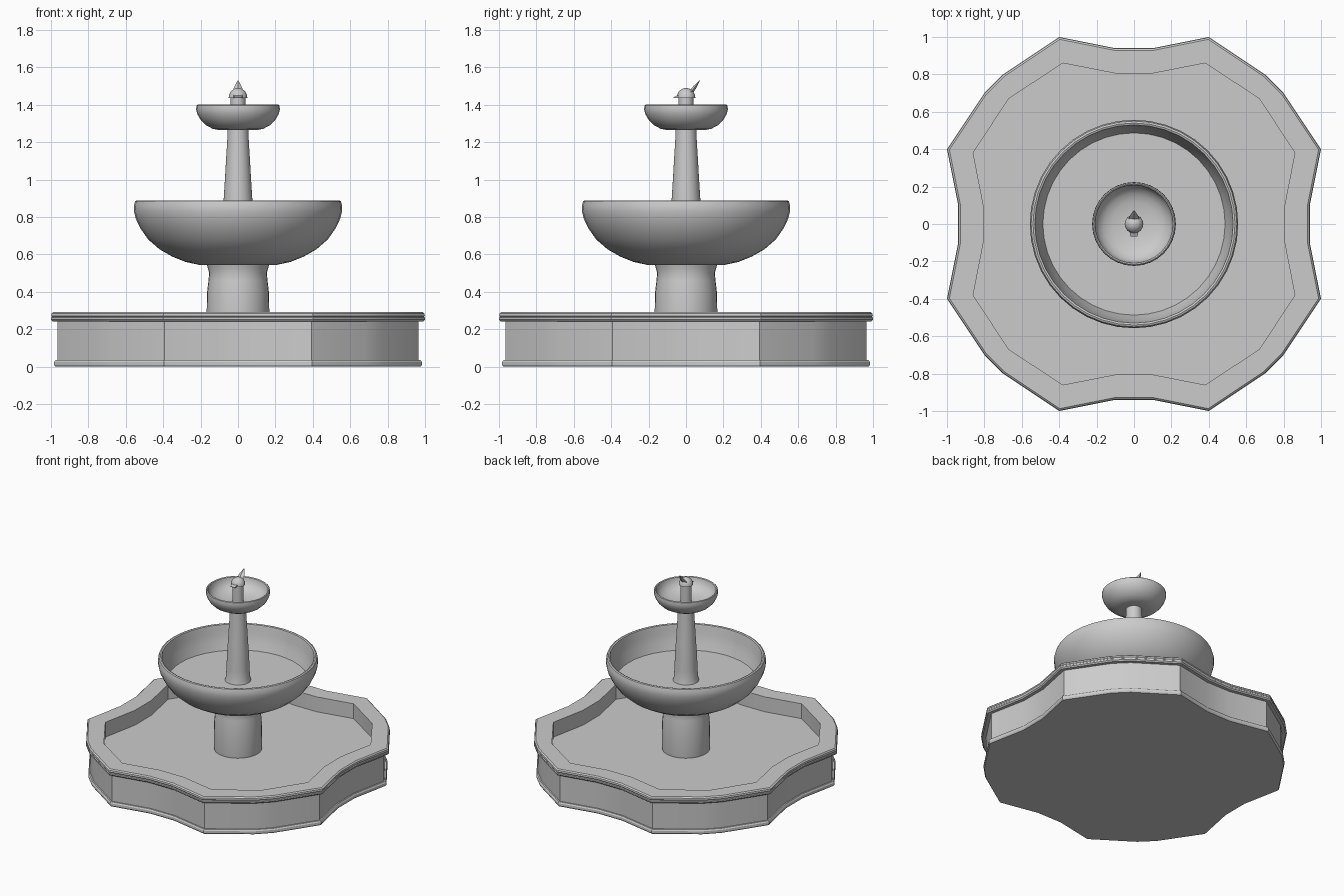
import bpy, bmesh, math
from mathutils import Vector

if "Cube" in bpy.data.objects:
    bpy.data.objects.remove(bpy.data.objects["Cube"])

stone = bpy.data.materials.new("grey stone")
stone.diffuse_color = (0.6, 0.6, 0.6, 1)
stone.use_nodes = True
stone.node_tree.nodes["Principled BSDF"].inputs["Base Color"].default_value = stone.diffuse_color


def finish(name, bm, angle=35):
    bmesh.ops.remove_doubles(bm, verts=bm.verts, dist=1e-4)
    bmesh.ops.recalc_face_normals(bm, faces=bm.faces)
    me = bpy.data.meshes.new(name)
    bm.to_mesh(me)
    bm.free()
    me.materials.append(stone)
    ob = bpy.data.objects.new(name, me)
    bpy.context.collection.objects.link(ob)
    bpy.ops.object.select_all(action='DESELECT')
    ob.select_set(True)
    bpy.context.view_layer.objects.active = ob
    bpy.ops.object.shade_smooth_by_angle(angle=math.radians(angle))
    return ob


def loft(name, rings, angle=35):
    """Skin a stack of equal-length rings and cap both ends."""
    bm = bmesh.new()
    loops = [[bm.verts.new(p) for p in r] for r in rings]
    n = len(loops[0])
    for a, b in zip(loops, loops[1:]):
        for i in range(n):
            j = (i + 1) % n
            bm.faces.new((a[i], a[j], b[j], b[i]))
    bm.faces.new(loops[0][::-1])
    bm.faces.new(loops[-1])
    return finish(name, bm, angle)


def turned(name, profile, sides=32):
    """Lathe a (radius, height) profile around the z axis."""
    turn = [2 * math.pi * i / sides for i in range(sides)]
    return loft(name, [[(r * math.cos(t), r * math.sin(t), z) for t in turn]
                       for r, z in profile])


def four_fold(quarter):
    """Repeat a quarter outline around the centre."""
    pts = list(quarter)
    for _ in range(3):
        quarter = [(-y, x) for x, y in quarter]
        pts += quarter
    return [Vector(p) for p in pts]


def inset(pts, d):
    out = []
    for i, p in enumerate(pts):
        e1 = (p - pts[i - 1]).normalized()
        e2 = (pts[(i + 1) % len(pts)] - p).normalized()
        n1, n2 = Vector((-e1.y, e1.x)), Vector((-e2.y, e2.x))
        out.append(p + (n1 + n2) * d / (1 + n1.dot(n2)))
    return out


# Scalloped basin: plinth lip, wall, rounded coping, inner wall and floor
outer = four_fold([(.94, -.1), (.94, .1), (1, .4), (.8, .7), (.7, .8), (.4, 1)])
inner = four_fold([(.805, -.1), (.805, .1), (.86, .38), (.67, .67), (.67, .67), (.38, .86)])
steps = [(.022, 0), (.016, .01), (.016, .025), (.022, .035), (.032, .035),
         (.032, .243), (.008, .243), (0, .252), (0, .262), (.005, .266),
         (.001, .272), (.003, .284), (.012, .292)]
rings = [[(p.x, p.y, z) for p in inset(outer, d)] for d, z in steps]
rings += [[(p.x, p.y, z) for p in inner] for z in (.292, .178)]
loft("basin", rings, 30)

# Lower pedestal
turned("lower_pedestal", [(.165, .17), (.168, .2), (.167, .32), (.165, .40),
                          (.158, .46), (.154, .50), (.162, .53), (.17, .56)])

# Large bowl, with a flat floor inside
turned("large_bowl", [(.21, .545), (.28, .56), (.35, .588), (.42, .628), (.48, .68),
                      (.522, .74), (.546, .79), (.556, .83), (.557, .86), (.55, .885),
                      (.54, .889), (.53, .885), (.525, .86), (.52, .82), (.507, .765),
                      (.487, .705)], 40)

# Tapered upper column
turned("upper_column", [(.092, .70), (.084, .73), (.08, .80), (.077, .89), (.07, 1.0),
                        (.063, 1.12), (.057, 1.22), (.055, 1.28)])

# Small bowl, hollowed out
turned("small_bowl", [(.10, 1.265), (.135, 1.272), (.17, 1.291), (.2, 1.32), (.217, 1.35),
                      (.224, 1.375), (.222, 1.396), (.216, 1.401), (.209, 1.396),
                      (.205, 1.375), (.19, 1.345), (.16, 1.322), (.12, 1.307),
                      (.06, 1.30), (.02, 1.298)])

# Perch and domed bird body
turned("perch", [(.04, 1.29), (.04, 1.445)], 16)
dome = [(.05 * math.cos(a), 1.438 + .052 * math.sin(a))
        for a in (math.radians(15 * k) for k in range(6))]
turned("bird_body", dome + [(.002, 1.49)], 16)

# Beak: a flat wedge pointing forwards
loft("bird_beak", [[(s * w, y, z) for s, z in ((-1, z0), (1, z0), (1, z1), (-1, z1))]
                   for y, w, z0, z1 in ((-.03, .026, 1.438, 1.458),
                                        (-.066, .018, 1.437, 1.441))])

# Tail: a thin spike rising backwards
loft("bird_tail", [[(-w, y, z), (0, y + t, z - t), (w, y, z), (0, y - t, z + t)]
                   for y, z, w, t in ((.025, 1.465, .03, .008), (.045, 1.492, .022, .007),
                                      (.073, 1.53, .002, .001))])
